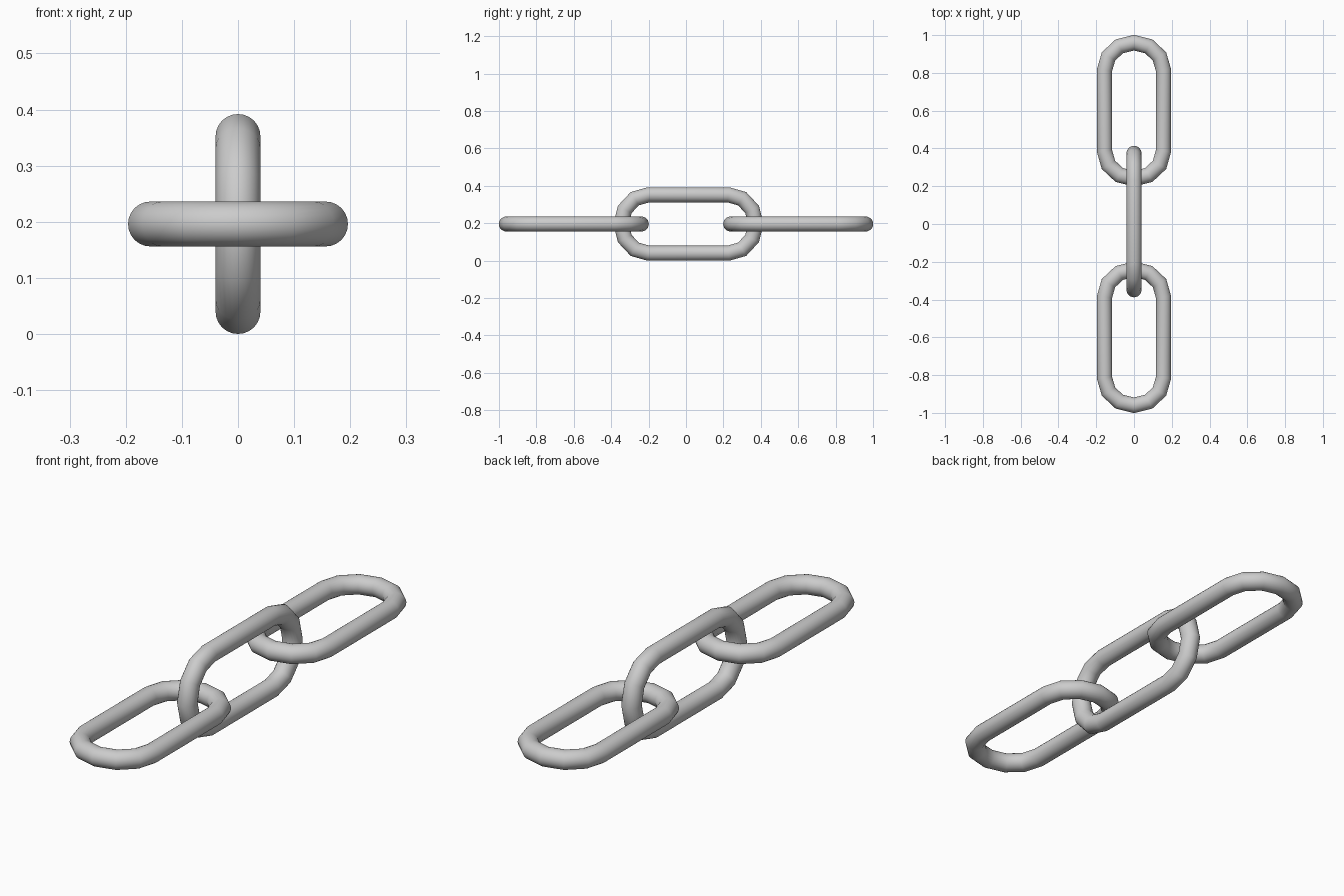
import bpy, bmesh
from math import sin, cos, pi
from mathutils import Vector

if "Cube" in bpy.data.objects:
    bpy.data.objects.remove(bpy.data.objects["Cube"])

HALF_W, TIP, STRAIGHT, R = 0.156, 0.146, 0.214, 0.04   # link centreline and bar radius
STEPS, SIDES = 6, 24
CENTRE_Z = 0.196


def link(name, y, upright):
    # centreline: two rounded ends joined by straight bars
    path = []
    for end in (1, -1):
        for i in range(STEPS + 1):
            a = pi * i / STEPS
            path.append(Vector((end * HALF_W * cos(a), end * (STRAIGHT + TIP * sin(a)), 0)))
    n = len(path)
    bm = bmesh.new()
    rings = []
    for i, p in enumerate(path):
        d0 = (p - path[i - 1]).normalized()
        d1 = (path[(i + 1) % n] - p).normalized()
        t = (d0 + d1).normalized()
        side = Vector((t.y, -t.x, 0)) / t.dot(d0)      # mitred joint
        ring = []
        for k in range(SIDES):
            b = 2 * pi * k / SIDES
            v = p + side * (R * cos(b)) + Vector((0, 0, R * sin(b)))
            if upright:
                v = Vector((-v.z, v.y, v.x))
            ring.append(bm.verts.new(v))
        rings.append(ring)
    for i in range(n):
        r0, r1 = rings[i], rings[(i + 1) % n]
        for k in range(SIDES):
            j = (k + 1) % SIDES
            bm.faces.new((r0[k], r0[j], r1[j], r1[k])).smooth = True
    bmesh.ops.recalc_face_normals(bm, faces=bm.faces)
    me = bpy.data.meshes.new(name)
    bm.to_mesh(me)
    bm.free()
    ob = bpy.data.objects.new(name, me)
    ob.location = (0, y, CENTRE_Z)
    bpy.context.collection.objects.link(ob)


# three interlocked links, the middle one turned on edge
link("front_link", -0.6, False)
link("middle_link", 0.013, True)
link("back_link", 0.6, False)
